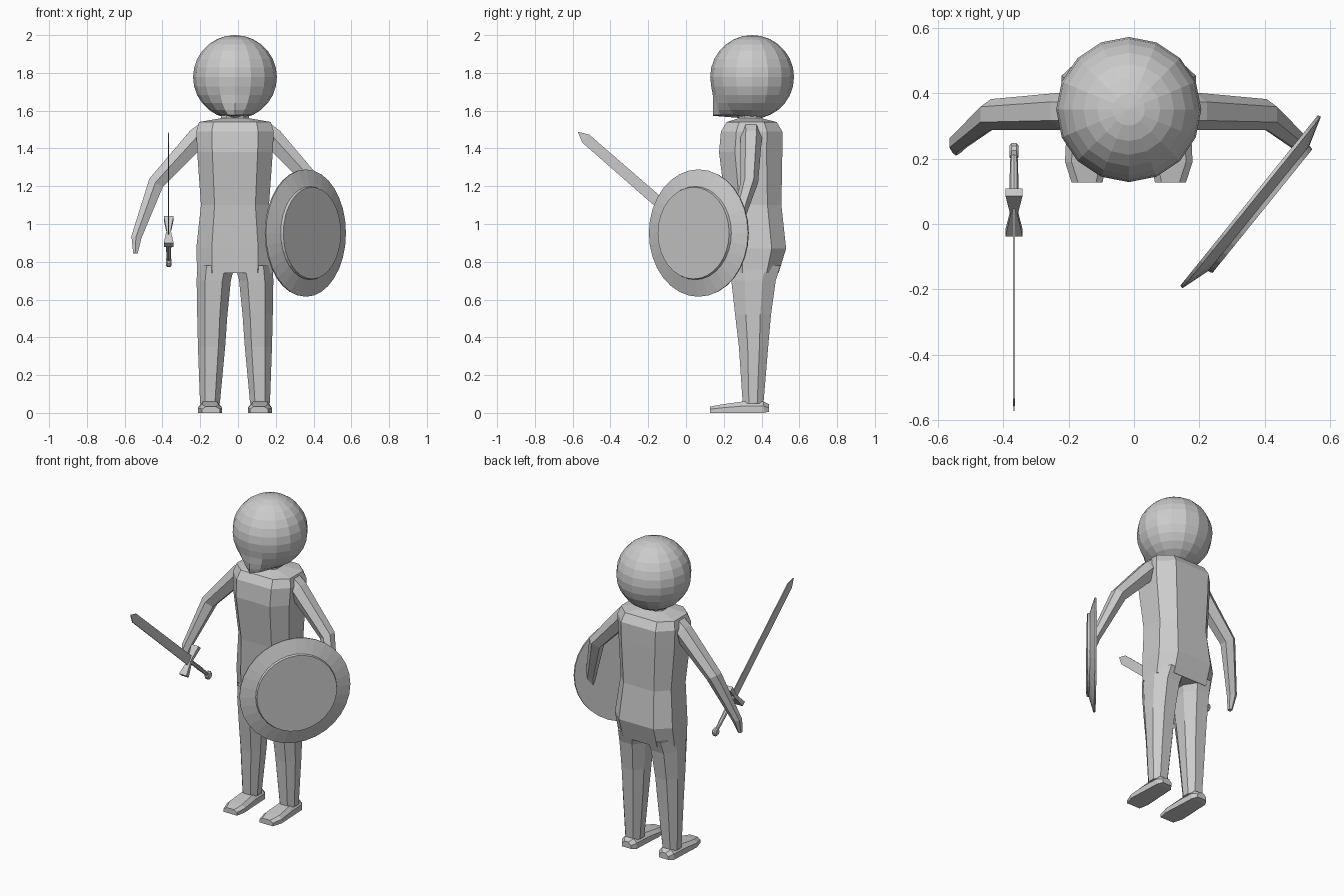
import bpy, bmesh, math
from mathutils import Vector, Matrix

if "Cube" in bpy.data.objects:
    bpy.data.objects.remove(bpy.data.objects["Cube"])

CX = -0.016  # symmetry line of the body

grey = bpy.data.materials.new("light grey")
grey.diffuse_color = (0.6, 0.6, 0.6, 1)
grey.use_nodes = True
grey.node_tree.nodes["Principled BSDF"].inputs["Base Color"].default_value = grey.diffuse_color


def finish(bm, name, matrix=Matrix(), mirror=False):
    bmesh.ops.recalc_face_normals(bm, faces=bm.faces)
    me = bpy.data.meshes.new(name)
    bm.to_mesh(me)
    bm.free()
    me.materials.append(grey)
    ob = bpy.data.objects.new(name, me)
    ob.matrix_world = matrix
    bpy.context.collection.objects.link(ob)
    if mirror:
        ob.modifiers.new("mirror", 'MIRROR').use_mirror_merge = False
    return ob


def loft(rings, name, **kw):
    """Skin a list of equal-length point rings and cap both ends."""
    bm = bmesh.new()
    vs = [[bm.verts.new(p) for p in r] for r in rings]
    n = len(vs[0])
    for a, b in zip(vs, vs[1:]):
        for i in range(n):
            j = (i + 1) % n
            bm.faces.new((a[i], a[j], b[j], b[i]))
    bm.faces.new(vs[0])
    bm.faces.new(vs[-1])
    return finish(bm, name, **kw)


def octagon(z, x0, x1, y0, y1, kx=0.6, ky=0.5):
    cx, cy, hx, hy = (x0 + x1) / 2, (y0 + y1) / 2, (x1 - x0) / 2, (y1 - y0) / 2
    pts = [(1, -ky), (1, ky), (kx, 1), (-kx, 1), (-1, ky), (-1, -ky), (-kx, -1), (kx, -1)]
    return [(cx + u * hx, cy + v * hy, z) for u, v in pts]


def box_ring(z, hx, hy):
    return [(-hx, -hy, z), (hx, -hy, z), (hx, hy, z), (-hx, hy, z)]


def circle(r, z, n):
    return [(r * math.cos(2 * math.pi * i / n), r * math.sin(2 * math.pi * i / n), z) for i in range(n)]


body = Matrix.Translation((CX, 0, 0))

# torso with neck
loft([octagon(z, -h, h, a, b) for z, h, a, b in (
    (0.74, 0.200, 0.235, 0.49), (0.87, 0.205, 0.225, 0.53), (1.10, 0.18, 0.21, 0.505),
    (1.38, 0.200, 0.175, 0.51), (1.49, 0.205, 0.185, 0.51), (1.54, 0.19, 0.215, 0.48),
    (1.56, 0.075, 0.28, 0.40), (1.63, 0.06, 0.28, 0.40))], "torso", matrix=body)

# legs
loft([octagon(*s, kx=0.5, ky=0.4) for s in (
    (0.78, 0.001, 0.200, 0.235, 0.50), (0.70, 0.022, 0.203, 0.24, 0.475),
    (0.52, 0.040, 0.200, 0.26, 0.45), (0.35, 0.052, 0.196, 0.28, 0.435),
    (0.05, 0.080, 0.185, 0.30, 0.41))], "legs", matrix=body, mirror=True)

# feet
loft([[(x0, y, z0), (x1, y, z0), (x1, y, z1 * 0.6), (x1 - 0.02, y, z1), (x0 + 0.02, y, z1), (x0, y, z1 * 0.6)]
      for y, x0, x1, z0, z1 in (
    (0.44, 0.10, 0.165, 0.006, 0.045), (0.41, 0.08, 0.185, 0, 0.06), (0.30, 0.075, 0.19, 0, 0.06),
    (0.19, 0.068, 0.195, 0, 0.045), (0.127, 0.08, 0.175, 0, 0.033))], "feet", matrix=body, mirror=True)

# arms: six-sided sections along shoulder, elbow, wrist and finger tips
arm = []
for (x, y, z), ang, a, b in (
        ((0.14, 0.345, 1.50), 45, 0.055, 0.058), ((0.20, 0.345, 1.455), 46, 0.054, 0.057),
        ((0.418, 0.335, 1.217), 58, 0.042, 0.047), ((0.522, 0.248, 0.93), 76, 0.027, 0.028),
        ((0.527, 0.225, 0.845), 90, 0.012, 0.016)):
    t = math.radians(ang)
    p = Vector((math.sin(t), 0, math.cos(t)))  # outward direction across the limb
    c = Vector((x, y, z))
    arm.append([c + p * (a * u) + Vector((0, b * v, 0)) for u, v in
                ((1, -0.5), (1, 0.5), (0.1, 1), (-1, 0.5), (-1, -0.5), (0.1, -1))])
loft(arm, "arms", matrix=body, mirror=True)

# head: sphere with the lower front drawn forward as a jaw
bm = bmesh.new()
R = 0.222
bmesh.ops.create_uvsphere(bm, u_segments=16, v_segments=14, radius=R)
for v in bm.verts:
    r = math.hypot(v.co.x, v.co.y)
    if v.co.z < -0.04 and v.co.y < -0.001 and r > 0.02:
        w = (-v.co.y / r) ** 4
        v.co.y -= max(0, 0.208 - r) * w
        v.co.z = max(v.co.z, -0.205 if w > 0.2 else v.co.z)
finish(bm, "head", Matrix.Translation((CX, 0.35, 2 - R)))

# shield: sloping rim and raised flat centre
n = Vector((0.78, -0.63, 0))
place = Matrix.Translation((0.352, 0.072, 0.952)) @ n.to_track_quat('Z', 'Y').to_matrix().to_4x4()
loft([circle(r, z, 32) for r, z in (
    (0.335, 0), (0.337, 0.010), (0.247, 0.038), (0.243, 0.052), (0.236, 0.052))], "shield", matrix=place)

# sword, built upright from the guard centre and then tilted forward
tilt = Matrix.Translation((-0.367, 0.035, 0.96)) @ Matrix.Rotation(math.radians(49), 4, 'X')
loft([box_ring(z, hx, hy) for z, hx, hy in (
    (0, 0.003, 0.030), (0.75, 0.003, 0.028), (0.802, 0.001, 0.002))], "sword_blade", matrix=tilt)
loft([[(-hx, y, -hz), (hx, y, -hz), (hx, y, hz), (-hx, y, hz)] for y, hx, hz in (
    (-0.095, 0.026, 0.015), (-0.075, 0.023, 0.014), (0, 0.011, 0.010),
    (0.075, 0.023, 0.014), (0.095, 0.026, 0.015))], "sword_guard", matrix=tilt)
loft([circle(r, z, 8) for r, z in ((0.011, -0.235), (0.014, -0.12), (0.012, 0))], "sword_grip", matrix=tilt)
loft([[(x, a * s, b * s - 0.248) for a, b, _ in circle(0.026, 0, 10)] for x, s in (
    (-0.014, 0.7), (-0.007, 1), (0.007, 1), (0.014, 0.7))], "sword_pommel", matrix=tilt)
